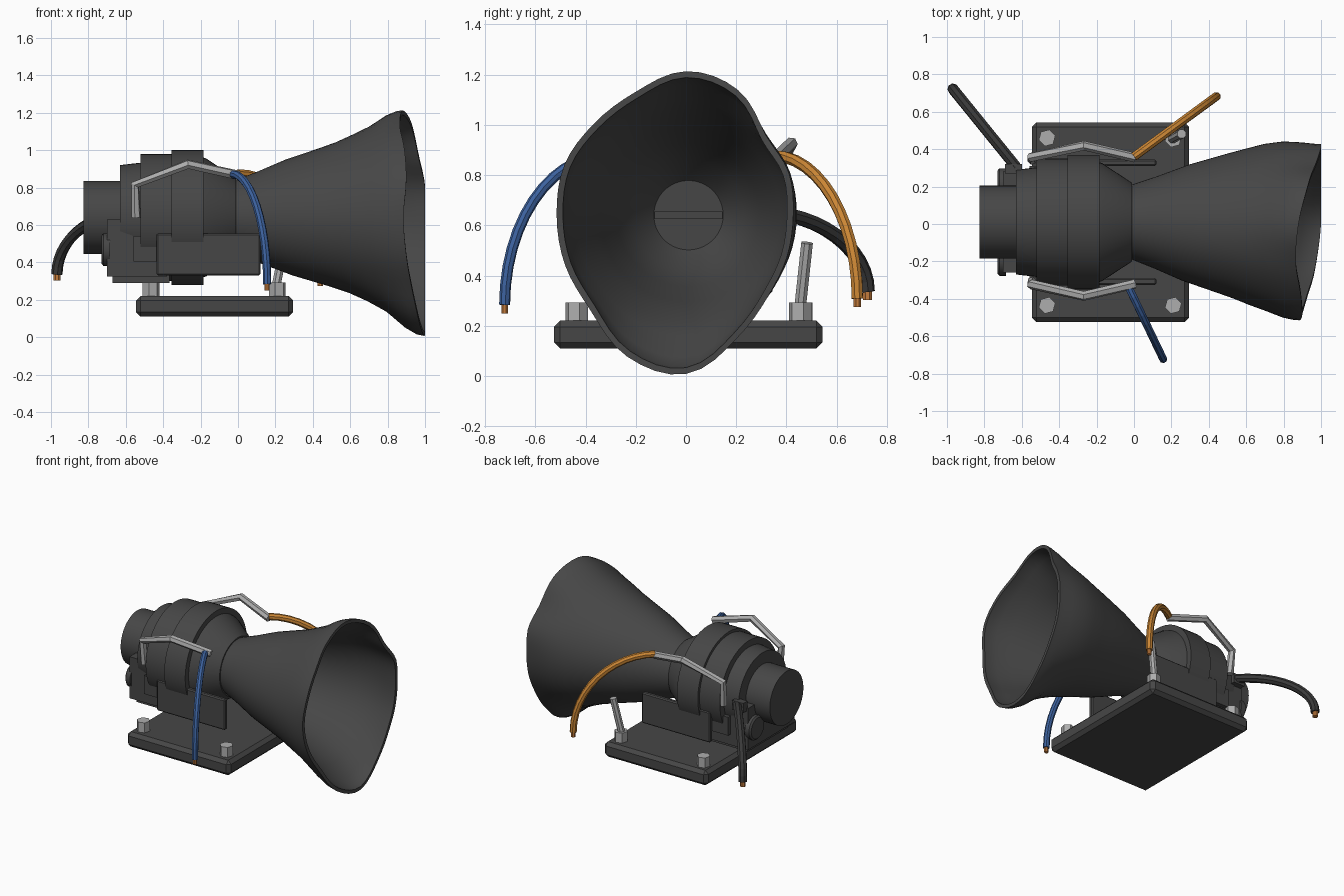
import bpy, bmesh, math
from mathutils import Vector, Matrix

if "Cube" in bpy.data.objects:
    bpy.data.objects.remove(bpy.data.objects["Cube"])


def mat(name, rgb):
    m = bpy.data.materials.new(name)
    m.diffuse_color = (*rgb, 1)
    m.use_nodes = True
    m.node_tree.nodes["Principled BSDF"].inputs["Base Color"].default_value = m.diffuse_color
    return m


DARK = mat("dark_grey", (0.062, 0.062, 0.062))
RUBBER = mat("black_rubber", (0.04, 0.04, 0.04))
STEEL = mat("light_steel", (0.42, 0.42, 0.42))
BLUE = mat("blue_cable", (0.045, 0.12, 0.34))
ORANGE = mat("orange_cable", (0.6, 0.24, 0.035))
COPPER = mat("copper", (0.55, 0.2, 0.045))
CY, CZ = 0.01, 0.64          # axis of the motor and horn


def finish(name, bm, material, smooth=None):
    bmesh.ops.recalc_face_normals(bm, faces=bm.faces)
    me = bpy.data.meshes.new(name)
    bm.to_mesh(me)
    bm.free()
    me.materials.append(material)
    ob = bpy.data.objects.new(name, me)
    bpy.context.collection.objects.link(ob)
    if smooth:
        bpy.ops.object.select_all(action='DESELECT')
        ob.select_set(True)
        bpy.context.view_layer.objects.active = ob
        bpy.ops.object.shade_smooth_by_angle(angle=math.radians(smooth))
    return ob


def box(name, lo, hi, material=DARK, bevel=0):
    lo, hi = Vector(lo), Vector(hi)
    bm = bmesh.new()
    size = hi - lo
    bmesh.ops.create_cube(bm, size=1, matrix=Matrix.Translation((lo + hi) / 2) @ Matrix.Diagonal((*size, 1)))
    if bevel:
        bmesh.ops.bevel(bm, geom=bm.edges[:], offset=bevel, segments=1, affect='EDGES')
    return finish(name, bm, material)


def bridge(bm, a, b):
    n = len(a)
    for i in range(n):
        bm.faces.new((a[i], a[(i + 1) % n], b[(i + 1) % n], b[i]))


def lathe_x(name, profile, y=CY, z=CZ, sides=48, material=DARK):
    """Closed solid turned about an axis along x; profile is (x, radius)."""
    bm = bmesh.new()
    rings = [[bm.verts.new((x, y + r * math.cos(2 * math.pi * i / sides),
                            z + r * math.sin(2 * math.pi * i / sides)))
              for i in range(sides)] for x, r in profile]
    for a, b in zip(rings, rings[1:]):
        bridge(bm, a, b)
    bm.faces.new(rings[0])
    bm.faces.new(rings[-1])
    return finish(name, bm, material, 30)


def tube(name, pts, radius, material, sides=8):
    """Mitred tube along a path."""
    pts = [Vector(p) for p in pts]
    bm = bmesh.new()
    rings = []
    d = (pts[1] - pts[0]).normalized()
    u = d.orthogonal().normalized()
    for i, p in enumerate(pts):
        t0 = (p - pts[i - 1]).normalized() if i else d
        t1 = (pts[i + 1] - p).normalized() if i < len(pts) - 1 else t0
        t = (t0 + t1).normalized()
        u = (u - t * u.dot(t)).normalized()
        v = t.cross(u)
        ring = []
        for k in range(sides):
            a = 2 * math.pi * (k + 0.5) / sides
            ring.append(bm.verts.new(p + radius * (u * math.cos(a) + v * math.sin(a))))
        rings.append(ring)
    for a, b in zip(rings, rings[1:]):
        bridge(bm, a, b)
    bm.faces.new(rings[0])
    bm.faces.new(rings[-1])
    return finish(name, bm, material)


# Base plate and hex bolts
box("base_plate", (-0.545, -0.525, 0.11), (0.295, 0.543, 0.22), bevel=0.024)
for n, (x, y) in enumerate([(-0.465, -0.435), (0.21, -0.435), (-0.465, 0.46), (0.21, 0.455)]):
    tube(f"bolt_{n}", [(x, y, 0.2), (x, y, 0.293)], 0.046, STEEL, 6)
tube("bolt_lever", [(0.205, 0.455, 0.28), (0.255, 0.482, 0.53)], 0.025, STEEL, 8)

# Motor body: stacked turned sections
lathe_x("rear_cap", [(-0.825, 0.195), (-0.6, 0.195)])
lathe_x("motor_rear", [(-0.63, 0.28), (-0.5, 0.295)])
lathe_x("motor_middle", [(-0.52, 0.34), (-0.34, 0.34)])
lathe_x("motor_ring", [(-0.355, 0.36), (-0.185, 0.36)])
lathe_x("motor_front", [(-0.2, 0.325), (-0.17, 0.315), (-0.01, 0.21)])

# Lower housing, side plates and rear discs
box("gear_housing", (-0.70, -0.26, 0.325), (-0.38, 0.28, 0.63))
box("gear_housing_bottom", (-0.67, -0.22, 0.29), (-0.365, 0.24, 0.35))
for s, side in ((-1, "near"), (1, "far")):
    def span(a, b):
        return sorted((CY + s * a, CY + s * b))
    y0, y1 = span(0.30, 0.335)
    box(f"side_plate_{side}", (-0.435, y0, 0.33), (0.12, y1, 0.555), bevel=0.008)
    y0, y1 = span(0.24, 0.30)
    box(f"side_block_{side}", (-0.56, y0, 0.405), (-0.42, y1, 0.54))
    lathe_x(f"rear_disc_{side}", [(-0.73, 0.075), (-0.72, 0.087), (-0.685, 0.087)], CY + s * 0.2, 0.468, 24)
    c = 0.017
    # Bent carrying handles
    tube(f"handle_{side}", [(-0.545, c + s * 0.325, 0.64), (-0.55, c + s * 0.34, 0.815),
                            (-0.268, c + s * 0.402, 0.925), (0.005, c + s * 0.338, 0.865)], 0.026, STEEL, 6)

# Horn: round neck flaring to an uneven, wavy mouth
RIM_R = [.427, .443, .45, .54, .573, .53, .517, .524, .515, .521, .537, .61, .632, .53, .46, .435]
RIM_X = [1, 1, .97, .93, .88, .865, .89, .90, .885, .90, .93, .97, 1, 1, 1, 1]
ROWS = [(0, .2, 0), (.13, .245, 0), (.3, .31, 0), (.5, .37, 0), (.6, .397, .03),
        (.7, .425, .12), (.8, .445, .32), (.9, .46, .75), (.96, .46, .95), (1, .46, 1)]


def cyclic(table, f):
    """Smooth lookup in a cyclic table."""
    i = int(f)
    t = f - i
    p0, p1, p2, p3 = (table[(i + k) % len(table)] for k in (-1, 0, 1, 2))
    return p1 + 0.5 * t * (p2 - p0 + t * (2 * p0 - 5 * p1 + 4 * p2 - p3 + t * (3 * (p1 - p2) + p3 - p0)))


SEG = 64


def horn_ring(bm, t, base, blend, inset):
    ring = []
    for k in range(SEG):
        a = 2 * math.pi * k / SEG
        f = 16 * k / SEG
        r = base + (cyclic(RIM_R, f) - base) * blend - inset
        x = -0.012 + t * (min(1, cyclic(RIM_X, f)) + 0.012)
        y = CY * (1 - t)
        ring.append(bm.verts.new((x + (0.02 if inset > 0.05 else 0), y + r * math.cos(a), CZ + r * math.sin(a))))
    return ring


bm = bmesh.new()
rings = [horn_ring(bm, *row, 0) for row in ROWS]
rings += [horn_ring(bm, *row, 0.025 if row[0] else 0.062) for row in reversed(ROWS)]
for a, b in zip(rings, rings[1:]):
    bridge(bm, a, b)
bm.faces.new(rings[0])
bm.faces.new(rings[-1])
finish("horn", bm, DARK, 35)
box("horn_throat_bar", (0.0, CY - 0.135, CZ - 0.015), (0.018, CY + 0.135, CZ + 0.015))


# Drooping cables with bare copper ends
def cable(name, start, end, radius, material):
    a, b = Vector(start), Vector(end)
    pts = []
    for i in range(13):
        q = math.pi / 2 * i / 12
        s, d = math.sin(q) ** 1.05, 1 - math.cos(q)
        pts.append((a.x + (b.x - a.x) * s, a.y + (b.y - a.y) * s, a.z + (b.z - a.z) * d))
    tube(name, pts, radius, material, 8)
    tube(name + "_tip", [b + Vector((0, 0, 0.02)), b - Vector((0, 0, 0.034))], radius * 0.65, COPPER, 8)


cable("blue_cable", (-0.025, -0.345, 0.87), (0.156, -0.722, 0.283), 0.022, BLUE)
cable("orange_cable", (0.0, 0.36, 0.875), (0.44, 0.682, 0.308), 0.024, ORANGE)
cable("black_cable", (-0.63, 0.305, 0.652), (-0.968, 0.722, 0.336), 0.03, RUBBER)
box("cable_socket", (-0.69, 0.27, 0.61), (-0.60, 0.32, 0.68))
